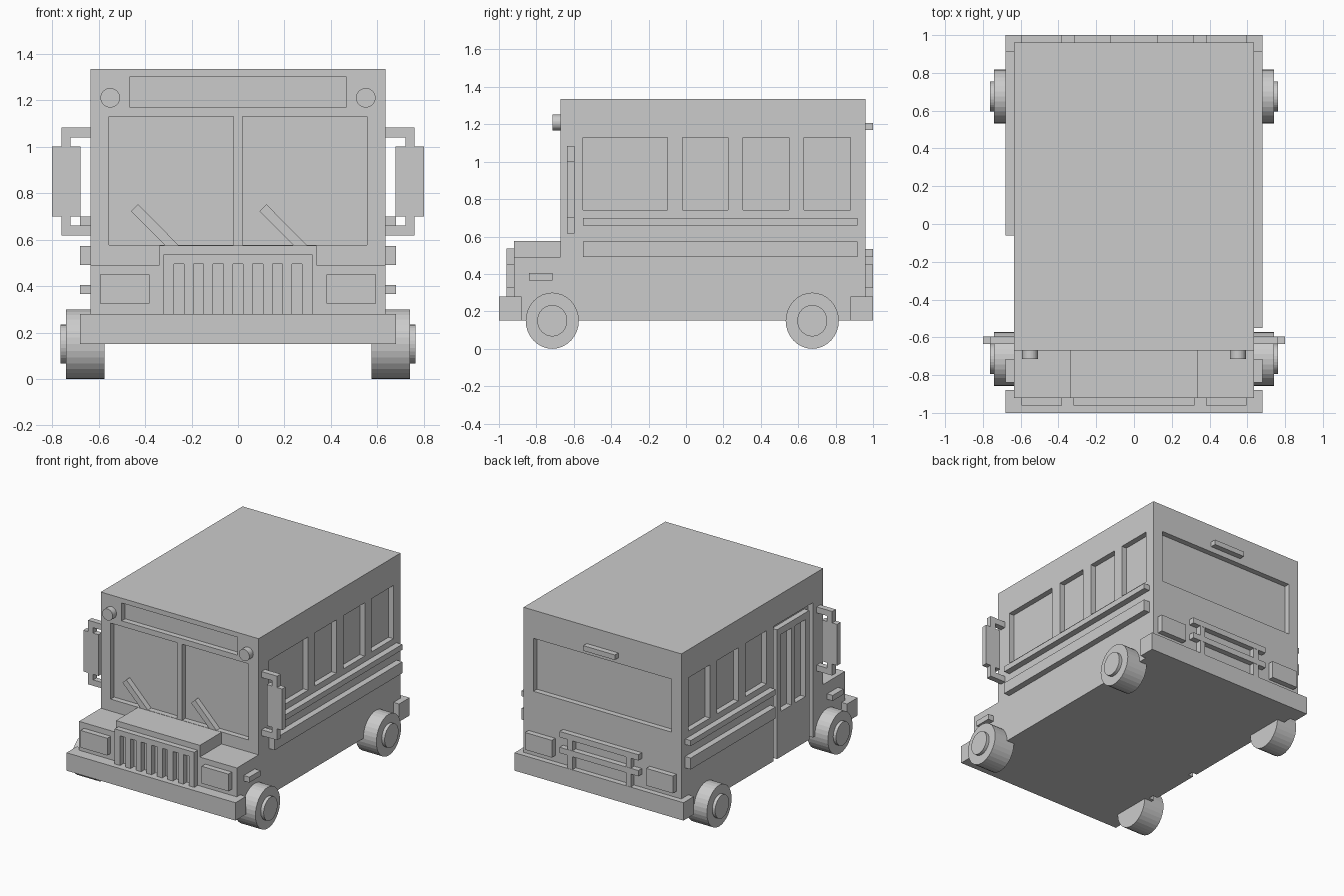
import bpy, bmesh, math
from mathutils import Matrix, Vector

if "Cube" in bpy.data.objects:
    bpy.data.objects.remove(bpy.data.objects["Cube"])


def new_object(name, bm):
    me = bpy.data.meshes.new(name)
    bmesh.ops.recalc_face_normals(bm, faces=bm.faces)
    bm.to_mesh(me)
    bm.free()
    ob = bpy.data.objects.new(name, me)
    bpy.context.collection.objects.link(ob)
    return ob


def boxes(name, items):
    """One object from boxes given as (x0, x1, y0, y1, z0, z1)."""
    bm = bmesh.new()
    for x0, x1, y0, y1, z0, z1 in items:
        m = Matrix.Translation(((x0 + x1) / 2, (y0 + y1) / 2, (z0 + z1) / 2))
        m = m @ Matrix.Diagonal((x1 - x0, y1 - y0, z1 - z0, 1))
        bmesh.ops.create_cube(bm, size=1, matrix=m)
    return new_object(name, bm)


def both(items):
    """Add the copies mirrored in x."""
    return items + [(-b[1], -b[0]) + tuple(b[2:]) for b in items]


def prism(name, pts, axis, a, b):
    """Extrude a 2D outline from a to b along x (points y,z) or y (points x,z)."""
    bm = bmesh.new()
    put = (lambda p, t: (t, p[0], p[1])) if axis == 'X' else (lambda p, t: (p[0], t, p[1]))
    face = bm.faces.new([bm.verts.new(put(p, a)) for p in pts])
    ext = bmesh.ops.extrude_face_region(bm, geom=[face])
    verts = [v for v in ext['geom'] if isinstance(v, bmesh.types.BMVert)]
    bmesh.ops.translate(bm, verts=verts, vec=Vector(put((0, 0), b - a)))
    return new_object(name, bm)


def ellipse(cu, cz, ru, rz, n=32):
    return [(cu + ru * math.cos(2 * math.pi * i / n),
             cz + rz * math.sin(2 * math.pi * i / n)) for i in range(n)]


def cut(target, items):
    cutter = boxes(target.name + "_cutter", items)
    cutter.hide_render = True
    cutter.hide_viewport = True
    mod = target.modifiers.new("recesses", 'BOOLEAN')
    mod.operation = 'DIFFERENCE'
    mod.solver = 'EXACT'
    mod.object = cutter


W, D = 0.635, 0.04            # half width of the body, depth of recesses
F, B = -0.67, 0.96            # front wall of the cabin and rear wall
IN, OUT = W - D, W + 0.1

# Cabin and hood base as one side profile
body = prism("body", [(-0.92, 0.15), (B, 0.15), (B, 1.335), (F, 1.335),
                      (F, 0.49), (-0.92, 0.49)], 'X', -W, W)

# Recessed windows, destination panel and door opening
recesses = both([(IN, OUT, y0, y1, 0.743, 1.13)
                 for y0, y1 in ((-0.02, 0.225), (0.305, 0.55), (0.63, 0.88))])
recesses += [
    (IN, OUT, -0.55, -0.10, 0.743, 1.13),
    (-OUT, -IN, -0.55, -0.10, 0.05, 1.13),
    (-0.555, -0.02, F - 0.1, F + D, 0.577, 1.13),
    (0.02, 0.555, F - 0.1, F + D, 0.577, 1.13),
    (-0.467, 0.467, F - 0.1, F + D, 1.17, 1.30),
    (-0.555, 0.555, B - D, B + 0.1, 0.745, 1.13),
]
cut(body, recesses)

# Entry door set in its opening, with two tall panes
door = boxes("door", [(-W, -IN + 0.02, -0.51, -0.14, 0.15, 1.09)])
cut(door, [(-OUT, -IN, -0.465, -0.345, 0.48, 1.04),
           (-OUT, -IN, -0.305, -0.185, 0.48, 1.04)])

# Raised hood centre
boxes("hood_centre", [(-0.337, 0.337, -0.92, F, 0.48, 0.575)])

# Grille: top bar with upright bars between seven slots
slots = [i * 0.0848 for i in range(-3, 4)]
edges = [-0.32] + [e for s in slots for e in (s - 0.022, s + 0.022)] + [0.32]
outline = [(-0.32, 0.535), (-0.32, 0.275)]
for s in slots:
    a, b = s - 0.022, s + 0.022
    outline += [(a, 0.275), (a, 0.495), (b, 0.495), (b, 0.275)]
outline += [(0.32, 0.275), (0.32, 0.535)]
prism("grille", outline, 'Y', -0.96, -0.92)

# Lamps
boxes("headlights", both([(0.38, 0.595, -0.96, -0.92, 0.325, 0.45)]))
boxes("tail_lights", both([(0.38, 0.595, B, 1.0, 0.325, 0.45)]))
boxes("side_markers", both([(W, 0.68, -0.84, -0.715, 0.365, 0.405)]))
boxes("high_brake_light", [(-0.127, 0.127, B, 1.0, 1.17, 1.207)])
for side, s in (("left", -1), ("right", 1)):
    prism("roof_lamp_" + side, ellipse(s * 0.55, 1.21, 0.042, 0.042), 'Y', -0.715, F)

# Bumpers
boxes("front_bumper", [(-0.68, 0.68, -1.0, -0.88, 0.15, 0.28)])
boxes("rear_bumper", [(-0.68, 0.68, 0.88, 1.0, 0.15, 0.28)])

# Rear guard bars
boxes("rear_guard", [(-0.317, 0.317, B, 1.0, 0.49, 0.532),
                     (-0.317, 0.317, B, 1.0, 0.375, 0.417)]
      + both([(0.215, 0.255, B, 0.998, 0.275, 0.53)]))

# Side rub rails, shorter on the door side
for z0, z1 in ((0.66, 0.70), (0.49, 0.573)):
    boxes("side_rails", [(W, 0.68, -0.55, 0.917, z0, z1),
                         (-0.68, -W, -0.06, 0.917, z0, z1)])

# Mirrors on two cranked arms
boxes("mirrors", both([(0.677, 0.80, -0.636, -0.595, 0.70, 1.0),
                       (W, 0.76, -0.636, -0.595, 1.04, 1.083),
                       (0.72, 0.76, -0.636, -0.595, 1.0, 1.04),
                       (W, 0.76, -0.636, -0.595, 0.617, 0.66),
                       (0.72, 0.76, -0.636, -0.595, 0.66, 0.70)]))

# Wipers lying in the windscreen recess
for side, x in (("left", -0.46), ("right", 0.092)):
    prism("wiper_" + side, [(x, 0.722), (x + 0.03, 0.752), (x + 0.203, 0.577),
                            (x + 0.145, 0.577)], 'Y', F, F + D)

# Wheels with hub caps
for end, y in (("front", -0.715), ("rear", 0.675)):
    for side, s in (("left", -1), ("right", 1)):
        prism(f"{end}_{side}_wheel", ellipse(y, 0.15, 0.142, 0.15), 'X', s * 0.575, s * 0.74)
        prism(f"{end}_{side}_hub", ellipse(y, 0.15, 0.08, 0.084), 'X', s * 0.74, s * 0.763)
